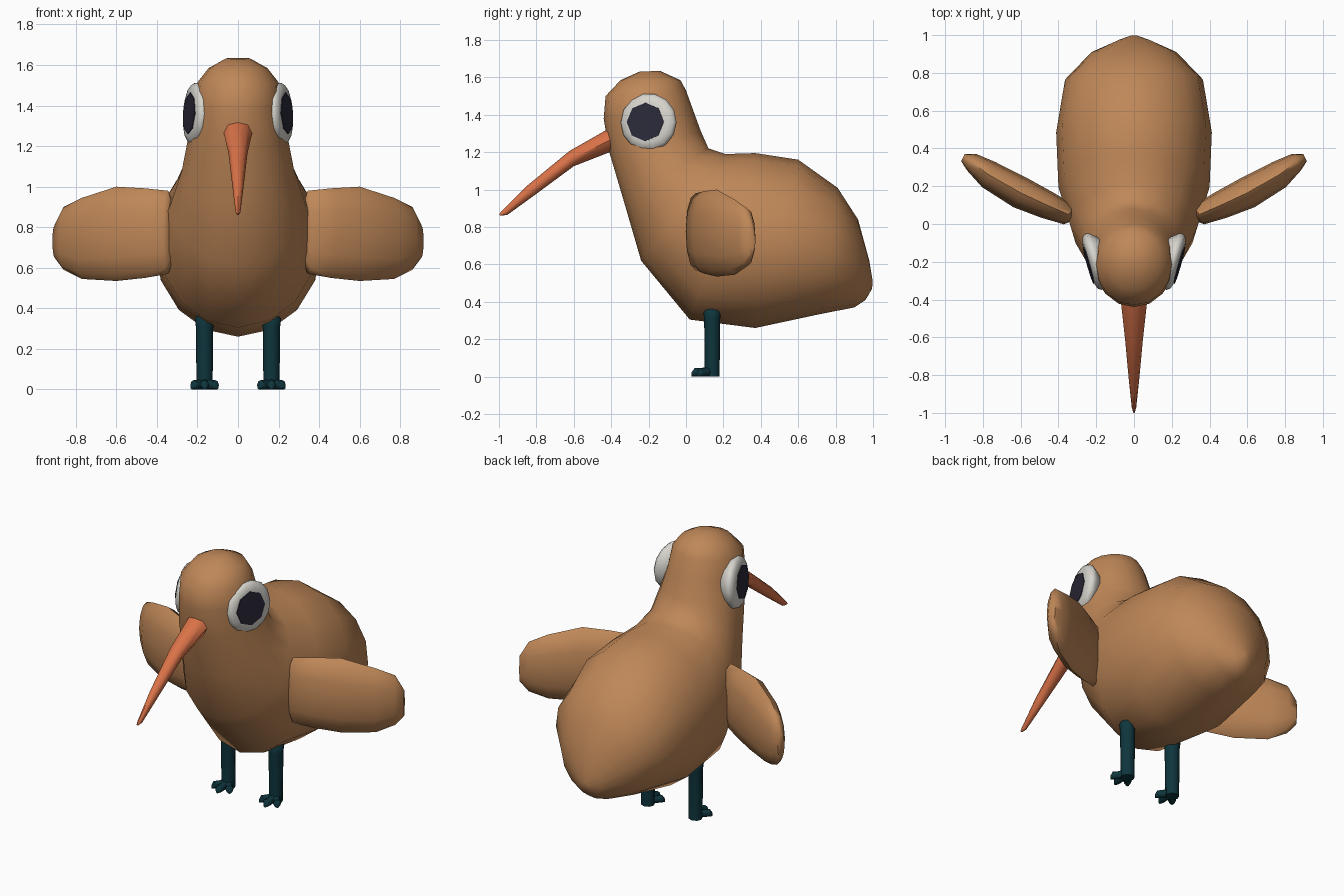
import bpy, bmesh, math
from mathutils import Vector

cube = bpy.data.objects.get("Cube")
if cube:
    bpy.data.objects.remove(cube, do_unlink=True)


def material(name, rgb):
    m = bpy.data.materials.new(name)
    m.use_nodes = True
    m.diffuse_color = (*rgb, 1)
    bsdf = m.node_tree.nodes["Principled BSDF"]
    bsdf.inputs["Base Color"].default_value = (*rgb, 1)
    bsdf.inputs["Roughness"].default_value = 0.8
    return m


BROWN = material("feather brown", (0.52, 0.243, 0.097))
ORANGE = material("beak orange", (0.70, 0.17, 0.065))
WHITE = material("eye white", (0.68, 0.66, 0.61))
DARK = material("pupil dark", (0.024, 0.022, 0.040))
TEAL = material("leg teal", (0.0045, 0.036, 0.047))


def loft(name, rings, n, mat, angle=50):
    """Skin a list of elliptical rings, each (centre, half axis u, half axis v)."""
    bm = bmesh.new()
    loops = []
    for c, u, v in rings:
        c, u, v = Vector(c), Vector(u), Vector(v)
        loops.append([bm.verts.new(c + u * math.cos(a) + v * math.sin(a))
                      for a in (2 * math.pi * i / n for i in range(n))])
    for a, b in zip(loops, loops[1:]):
        for i in range(n):
            j = (i + 1) % n
            bm.faces.new((a[i], a[j], b[j], b[i]))
    bm.faces.new(loops[0])
    bm.faces.new(loops[-1])
    bmesh.ops.recalc_face_normals(bm, faces=bm.faces[:])
    mesh = bpy.data.meshes.new(name)
    bm.to_mesh(mesh)
    bm.free()
    mesh.materials.append(mat)
    ob = bpy.data.objects.new(name, mesh)
    bpy.context.collection.objects.link(ob)
    bpy.ops.object.select_all(action='DESELECT')
    ob.select_set(True)
    bpy.context.view_layer.objects.active = ob
    bpy.ops.object.shade_smooth_by_angle(angle=math.radians(angle))
    return ob


def side_ring(y1, z1, y2, z2, w):
    """Ring spanning two points of the side outline, with half width w."""
    return ((0, (y1 + y2) / 2, (z1 + z2) / 2), (w, 0, 0),
            (0, (y2 - y1) / 2, (z2 - z1) / 2))


# Body: one skin from the crown, down the neck and back to the tail
body = [
    (-0.25, 1.63, -0.14, 1.635, 0.06),
    (-0.35, 1.585, -0.03, 1.585, 0.145),
    (-0.43, 1.50, 0.00, 1.53, 0.20),
    (-0.44, 1.38, 0.04, 1.42, 0.213),
    (-0.41, 1.20, 0.08, 1.31, 0.243),
    (-0.33, 0.93, 0.12, 1.22, 0.278),
    (-0.24, 0.62, 0.21, 1.19, 0.335),
    (0.02, 0.305, 0.37, 1.195, 0.40),
    (0.37, 0.26, 0.60, 1.16, 0.412),
    (0.72, 0.335, 0.81, 1.01, 0.365),
    (0.90, 0.37, 0.92, 0.84, 0.225),
    (0.96, 0.41, 0.98, 0.62, 0.09),
    (0.995, 0.47, 0.998, 0.51, 0.02),
]
loft("body", [side_ring(*r) for r in body], 16, BROWN, 80)

# Beak: tapered and bent slightly downward
beak = [
    (-0.34, 1.365, -0.34, 1.23, 0.075),
    (-0.415, 1.325, -0.395, 1.205, 0.07),
    (-0.625, 1.205, -0.60, 1.125, 0.047),
    (-0.85, 1.02, -0.81, 0.97, 0.027),
    (-0.985, 0.885, -0.955, 0.865, 0.012),
    (-1.0, 0.868, -0.99, 0.86, 0.005),
]
loft("beak", [side_ring(*r) for r in beak], 8, ORANGE)

# Wing sections: x, y, half thickness, lower z, upper z
wing = [
    (0.325, 0.042, 0.035, 0.63, 0.92),
    (0.345, 0.050, 0.058, 0.57, 0.98),
    (0.46, 0.100, 0.074, 0.55, 0.992),
    (0.60, 0.165, 0.085, 0.535, 1.00),
    (0.77, 0.262, 0.075, 0.545, 0.945),
    (0.86, 0.327, 0.050, 0.59, 0.90),
    (0.905, 0.352, 0.022, 0.65, 0.81),
]
# Eye profile: offset along the axis, radius
eye = [(-0.07, 0.11), (-0.02, 0.150), (0.0, 0.155), (0.018, 0.142), (0.028, 0.11)]
# Leg sections: z, radius
leg = [(0.0, 0.040), (0.05, 0.040), (0.31, 0.043), (0.35, 0.048), (0.37, 0.030)]
LEG_X, LEG_Y = 0.165, 0.14

for s, side in ((1, "left"), (-1, "right")):
    loft(side + "_wing",
         [((s * x, y, (lo + hi) / 2), (-s * 0.46 * t, 0.89 * t, 0), (0, 0, (hi - lo) / 2))
          for x, y, t, lo, hi in wing], 12, BROWN, 60)

    # Eye disc facing outward and a little forward, with a flat pupil plate
    axis = Vector((s * 0.96, -0.275, 0.06)).normalized()
    across = axis.cross(Vector((0, 0, 1))).normalized()
    up = across.cross(axis).normalized()
    centre = Vector((s * 0.215, -0.20, 1.36))
    loft(side + "_eye", [(centre + axis * h, across * r, up * r) for h, r in eye], 14, WHITE, 60)
    hub = centre + across * 0.01 * (1 if across.y < 0 else -1)
    loft(side + "_pupil", [(hub + axis * h, across * 0.103, up * 0.103)
                           for h in (0.025, 0.032)], 8, DARK, 30)

    # Leg
    loft(side + "_leg", [((s * LEG_X, LEG_Y, z), (r, 0, 0), (0, r, 0)) for z, r in leg], 8, TEAL)

    # Three splayed toes
    for name, dx, dy in (("inner", -0.062, -0.075), ("middle", 0, -0.11), ("outer", 0.062, -0.075)):
        step = Vector((s * dx, dy, 0))
        flat = Vector((-step.y, step.x, 0)).normalized()
        start = Vector((s * LEG_X, LEG_Y, 0))
        rings = [(start + step * t + Vector((0, 0, h)), flat * w, (0, 0, h))
                 for t, w, h in ((0.0, 0.026, 0.028), (0.55, 0.021, 0.023),
                                 (0.85, 0.023, 0.023), (1.0, 0.010, 0.012))]
        loft(f"{side}_{name}_toe", rings, 8, TEAL)
